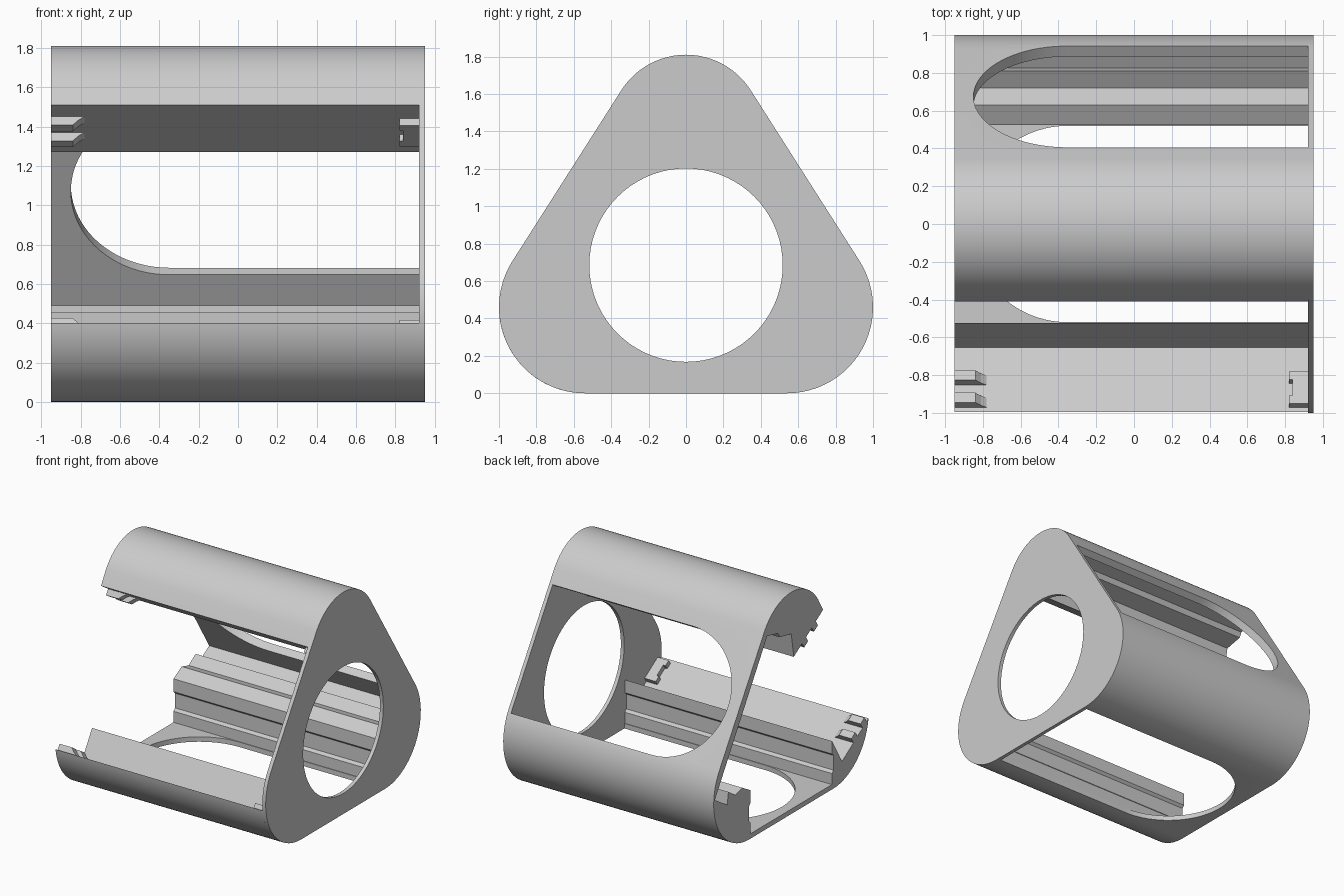
import bpy, bmesh, math
from mathutils import Vector

cube = bpy.data.objects.get("Cube")
if cube:
    bpy.data.objects.remove(cube, do_unlink=True)

grey = bpy.data.materials.new("light_grey")
grey.use_nodes = True
COLOR = (0.6, 0.6, 0.6, 1)
grey.diffuse_color = COLOR
grey.node_tree.nodes["Principled BSDF"].inputs["Base Color"].default_value = COLOR

LEFT, INNER, RIGHT = -0.95, 0.92, 0.95
TILT = math.atan2(0.537, 0.843)            # angle of the side normals above level


def arc(cy, cz, r, start, end, steps=24):
    """Points of an arc in the y-z plane."""
    return [(cy + r * math.cos(start + (end - start) * i / steps),
             cz + r * math.sin(start + (end - start) * i / steps)) for i in range(steps + 1)]


def loft(name, sections):
    """Closed solid through equal-length rings of 3D points."""
    bm = bmesh.new()
    rings = [[bm.verts.new(p) for p in ring] for ring in sections]
    for a, b in zip(rings, rings[1:]):
        for i in range(len(a)):
            j = (i + 1) % len(a)
            bm.faces.new((a[i], a[j], b[j], b[i]))
    bm.faces.new(rings[0][::-1])
    bm.faces.new(rings[-1])
    bmesh.ops.recalc_face_normals(bm, faces=bm.faces)
    mesh = bpy.data.meshes.new(name)
    bm.to_mesh(mesh)
    bm.free()
    obj = bpy.data.objects.new(name, mesh)
    bpy.context.collection.objects.link(obj)
    mesh.materials.append(grey)
    return obj


def prism(name, profile, x0, x1):
    return loft(name, [[(x, y, z) for y, z in profile] for x in (x0, x1)])


def cut(obj, cutter):
    mod = obj.modifiers.new("cut", 'BOOLEAN')
    mod.operation, mod.solver, mod.object = 'DIFFERENCE', 'EXACT', cutter
    bpy.context.view_layer.objects.active = obj
    bpy.ops.object.modifier_apply(modifier=mod.name)
    bpy.data.objects.remove(cutter, do_unlink=True)


def smooth(obj):
    bpy.ops.object.select_all(action='DESELECT')
    obj.select_set(True)
    bpy.context.view_layer.objects.active = obj
    bpy.ops.object.shade_smooth_by_angle(angle=math.radians(25))


def slot_cutter(center, along, normal, radius):
    """Long slot with one round end, pushed through a wall."""
    ring = [(-0.35 + radius * math.cos(t), radius * math.sin(t))
            for t in [math.pi * (0.5 + i / 40) for i in range(41)]]
    ring += [(INNER + 0.1, -radius), (INNER + 0.1, radius)]
    along, normal, center = Vector(along), Vector(normal), Vector(center)
    return loft("slot_cutter", [[Vector((x, 0, 0)) + center + along * v + normal * depth
                                 for x, v in ring] for depth in (-0.09, 0.1)])


# Rounded corners of the triangular section
TOP, LOW, TOP_R, LOW_R = (0, 1.40), (0.54, 0.46), 0.41, 0.46
top_front = math.pi - math.atan2(0.11, 0.41)
top_front_arc = arc(*TOP, TOP_R, math.pi - TILT, TILT)
back_arc = arc(*LOW, LOW_R, TILT, -math.pi / 2)
front_arc = arc(-LOW[0], LOW[1], LOW_R, -math.pi / 2, -math.pi - TILT)
front_short = arc(-LOW[0], LOW[1], LOW_R, -math.pi / 2, -math.pi + 0.13)

# Body shell: open front, three corner rails joined by thin walls
inside = [(-0.655, 0.18), (-0.525, 0.395),                       # front rail
          (-0.525, 0.29), (-0.545, 0.27), (-0.545, 0.15), (-0.525, 0.13), (-0.525, 0.04),
          (0.525, 0.04), (0.525, 0.13), (0.545, 0.15), (0.545, 0.27), (0.525, 0.29),
          (0.525, 0.395), (0.63, 0.455), (0.72, 0.43), (0.81, 0.49),  # back rail
          (0.825, 0.39), (0.985, 0.49),
          (0.31, 1.57), (0.17, 1.54), (0.15, 1.50), (0.0, 1.47), (-0.033, 1.27)]  # top rail
body = prism("body_shell", [(-0.41, 1.51)] + top_front_arc + back_arc + front_short + inside,
             LEFT, INNER)
c, s = math.cos(TILT), math.sin(TILT)
cut(body, slot_cutter((0, 0.675, 1.105), (0, -s, c), (0, c, s), 0.5))
cut(body, slot_cutter((0, 0, 0), (0, 1, 0), (0, 0, -1), 0.52))
smooth(body)

# End plate with a round hole
plate = prism("end_plate", top_front_arc + back_arc + front_arc, INNER, RIGHT)
cut(plate, prism("hole_cutter", arc(0, 0.685, 0.517, 0, math.tau, 72)[:-1], 0.8, 1.1))
smooth(plate)


def lug(name, origin, normal, s0, s1, stations):
    """Raised lug on a rail face; stations are (x, height) pairs."""
    d, n, o = Vector((0, c, -s)), Vector(normal), Vector(origin)
    rings = []
    for x, h in stations:
        base = o + Vector((x, 0, 0))
        rings.append([base + d * a + n * b for a, b in
                      ((s0, -0.01), (s1, -0.01), (s1, h), (s0, h))])
    return loft(name, rings)


# Clip ribs at the open end and a notched stop at the plate
faces = {"top": ((0, -0.41, 1.51), (0, -s, -c), (0.11, 0.26), 0.13),
         "lower": ((0, -0.996, 0.40), (0, s, c), (0.03, 0.17), 0.03)}
for side, (origin, normal, ribs, stop) in faces.items():
    for i, start in enumerate(ribs):
        lug(f"{side}_rib_{i + 1}", origin, normal, start, start + 0.06,
            [(LEFT, 0.05), (-0.84, 0.05), (-0.81, 0.02), (-0.78, 0.0)])
    end = stop + 0.2
    lug(f"{side}_stop", origin, normal, stop, end, [(0.84, 0.04), (INNER, 0.04)])
    for i, a in enumerate((stop, end - 0.05)):
        lug(f"{side}_stop_tip_{i + 1}", origin, normal, a, a + 0.05, [(0.82, 0.04), (0.84, 0.04)])
